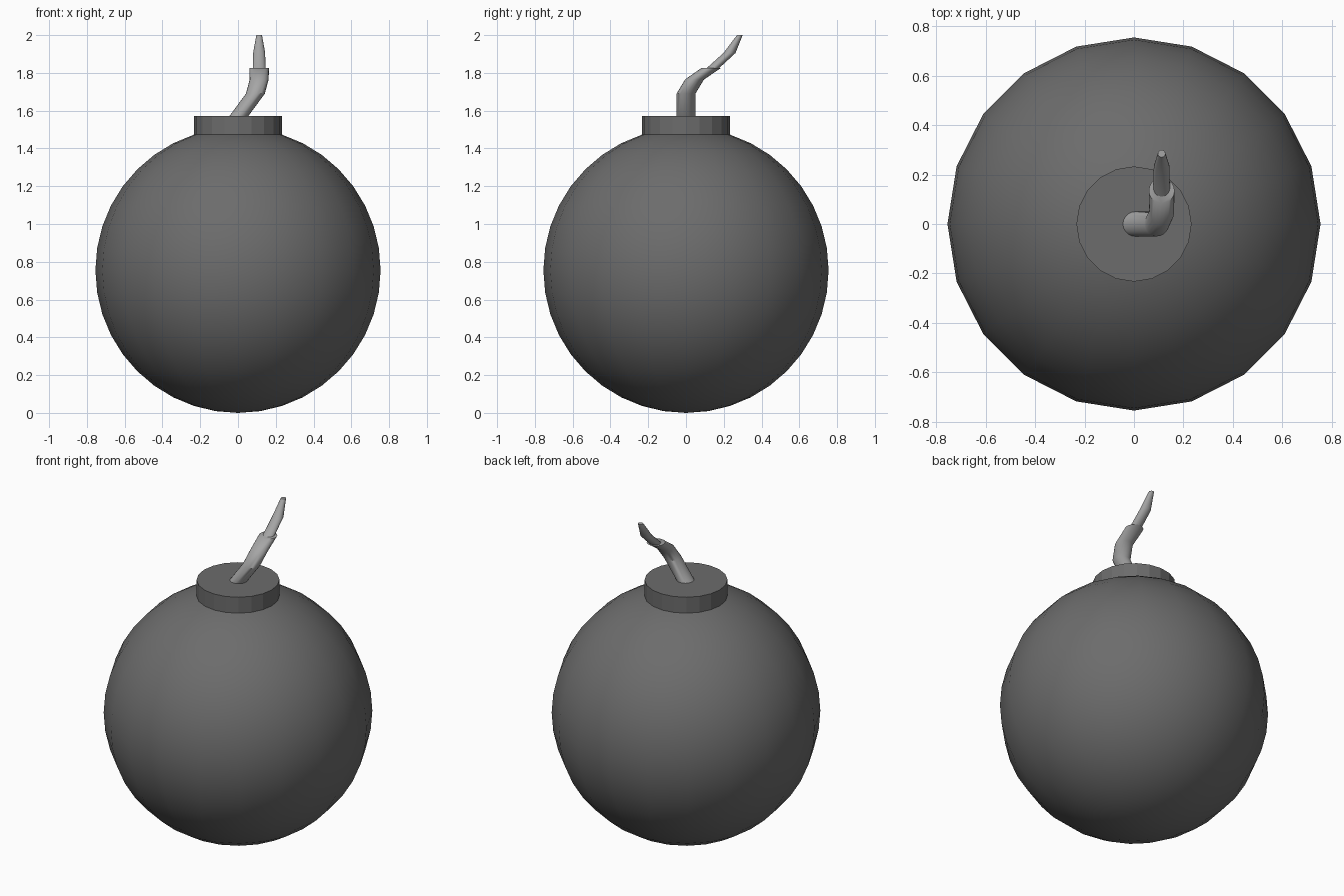
import bpy
import bmesh
import math

cube = bpy.data.objects.get("Cube")
if cube:
    bpy.data.objects.remove(cube, do_unlink=True)


def make_material(name, value):
    mat = bpy.data.materials.new(name)
    mat.use_nodes = True
    colour = (value, value, value, 1)
    mat.diffuse_color = colour
    mat.node_tree.nodes["Principled BSDF"].inputs["Base Color"].default_value = colour
    return mat


def finish(name, bm, mat, smooth_angle=None):
    bmesh.ops.recalc_face_normals(bm, faces=bm.faces)
    mesh = bpy.data.meshes.new(name)
    bm.to_mesh(mesh)
    bm.free()
    mesh.materials.append(mat)
    obj = bpy.data.objects.new(name, mesh)
    bpy.context.collection.objects.link(obj)
    if smooth_angle:
        bpy.ops.object.select_all(action='DESELECT')
        obj.select_set(True)
        bpy.context.view_layer.objects.active = obj
        bpy.ops.object.shade_smooth_by_angle(angle=math.radians(smooth_angle))
    return obj


def loft(name, rings, mat, sides=20, smooth_angle=None):
    """Joins level rings, each (x, y, z, radius), and caps both ends."""
    bm = bmesh.new()
    loops = []
    for x, y, z, r in rings:
        angles = [math.tau * i / sides for i in range(sides)]
        loops.append([bm.verts.new((x + r * math.cos(a), y + r * math.sin(a), z))
                      for a in angles])
    for low, high in zip(loops, loops[1:]):
        for i in range(sides):
            j = (i + 1) % sides
            bm.faces.new((low[i], low[j], high[j], high[i]))
    bm.faces.new(loops[0][::-1])
    bm.faces.new(loops[-1])
    return finish(name, bm, mat, smooth_angle)


iron = make_material("dark grey iron", 0.15)
cord = make_material("light grey cord", 0.38)

# Round body
R = 0.755
bm = bmesh.new()
bmesh.ops.create_uvsphere(bm, u_segments=20, v_segments=20, radius=R)
bmesh.ops.translate(bm, verts=bm.verts, vec=(0, 0, R))
finish("body", bm, iron, 30)

# Flat-sided collar on top
loft("collar", [(0, 0, 1.44, 0.233), (0, 0, 1.572, 0.233)], iron)

# Bent sleeve and the tapered wick that comes out of it
loft("fuse_sleeve", [(0, 0, 1.565, 0.05), (0.092, 0, 1.69, 0.05),
                     (0.112, 0.045, 1.765, 0.05), (0.112, 0.135, 1.827, 0.052)],
     cord, smooth_angle=40)
loft("fuse_wick", [(0.112, 0.142, 1.825, 0.033), (0.112, 0.23, 1.905, 0.032),
                   (0.112, 0.285, 2.0, 0.015)], cord, smooth_angle=40)
